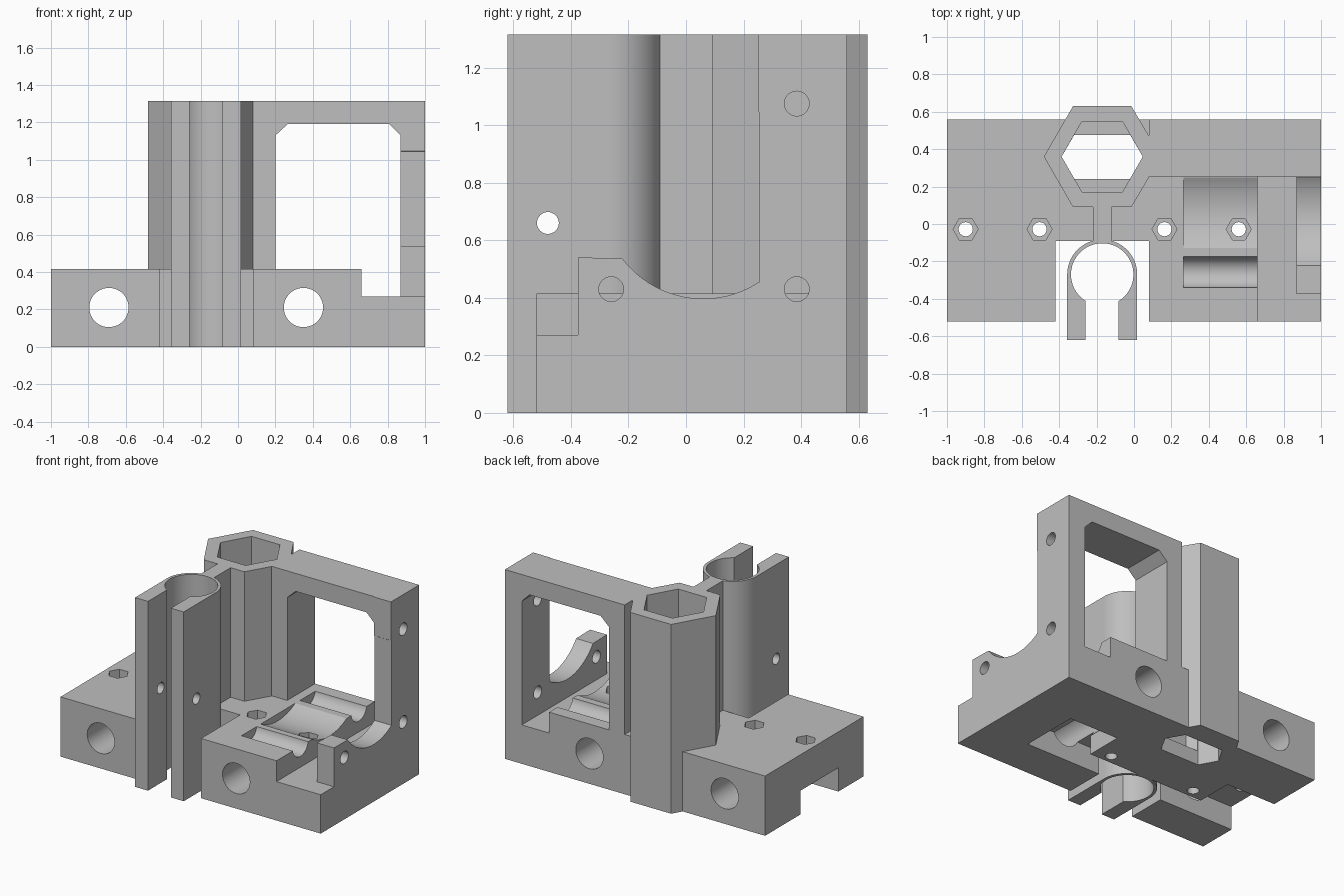
import bpy, bmesh
from math import sin, cos, radians
from mathutils import Vector

if "Cube" in bpy.data.objects:
    bpy.data.objects.remove(bpy.data.objects["Cube"], do_unlink=True)

GREY = (0.52, 0.52, 0.52, 1)
mat = bpy.data.materials.new("plain grey")
mat.use_nodes = True
mat.diffuse_color = GREY
mat.node_tree.nodes["Principled BSDF"].inputs["Base Color"].default_value = GREY

AXES = {"X": lambda a, b, t: (t, a, b),
        "Y": lambda a, b, t: (a, t, b),
        "Z": lambda a, b, t: (a, b, t)}
TOP = 1.315


def arc(cx, cy, r, start, end, n=24):
    angles = [radians(start + (end - start) * i / n) for i in range(n + 1)]
    return [(cx + r * cos(a), cy + r * sin(a)) for a in angles]


def ring(cx, cy, r, n=48):
    return arc(cx, cy, r, 0, 360, n)[:-1]


def rect(a0, a1, b0, b1):
    return [(a0, b0), (a1, b0), (a1, b1), (a0, b1)]


def prism(name, profile, axis, lo, hi):
    """Extrude a closed 2D profile along an axis."""
    bm = bmesh.new()
    face = bm.faces.new([bm.verts.new(AXES[axis](a, b, lo)) for a, b in profile])
    moved = bmesh.ops.extrude_face_region(bm, geom=[face])["geom"]
    shift = Vector(AXES[axis](0, 0, hi - lo))
    bmesh.ops.translate(bm, vec=shift, verts=[v for v in moved if isinstance(v, bmesh.types.BMVert)])
    bmesh.ops.recalc_face_normals(bm, faces=bm.faces)
    mesh = bpy.data.meshes.new(name)
    bm.to_mesh(mesh)
    bm.free()
    mesh.materials.append(mat)
    obj = bpy.data.objects.new(name, mesh)
    bpy.context.collection.objects.link(obj)
    return obj


def combine(obj, operation, *prism_args):
    """Boolean a prism into the object, then discard the helper."""
    tool = prism("helper", *prism_args)
    mod = obj.modifiers.new("bool", "BOOLEAN")
    mod.operation, mod.solver, mod.object = operation, "EXACT", tool
    graph = bpy.context.evaluated_depsgraph_get()
    mesh = bpy.data.meshes.new_from_object(obj.evaluated_get(graph))
    obj.modifiers.clear()
    obj.data = mesh
    bpy.data.objects.remove(tool, do_unlink=True)


def cut(obj, *prism_args):
    combine(obj, "DIFFERENCE", *prism_args)


def join(obj, *prism_args):
    combine(obj, "UNION", *prism_args)


# Base block with the lower shelf on its left end
bracket = prism("motor_bracket", [(-1, 0), (1, 0), (1, 0.27), (0.66, 0.27), (0.66, 0.415), (-1, 0.415)],
                "Y", -0.52, 0.56)

# Underside channel, interrupted by the solid middle, and the clip slot
cut(bracket, rect(-1.1, 0.66, -0.245, 0.17), "Z", -0.1, 0.165)
join(bracket, rect(-0.62, 0.28, -0.09, 0.18), "Z", 0, 0.25)
cut(bracket, rect(-0.42, 0.08, -0.7, -0.09), "Z", -0.1, 0.6)

# Saddle and screw head grooves across the raised block
for y, z, r in ((0.06, 0.75, 0.385), (-0.257, 0.43, 0.085), (0.385, 0.43, 0.085)):
    cut(bracket, ring(y, z, r, 96), "X", 0.265, 0.7)

# Back frame around the window
join(bracket, [(0.08, 0.2), (0.2, 0.2), (0.2, 1.13), (0.265, 1.19), (0.81, 1.19), (0.87, 1.13),
               (0.87, 0.2), (1, 0.2), (1, TOP), (0.08, TOP)], "Y", 0.255, 0.56)

# Motor plate with its open round seat
join(bracket, [(-0.375, 0.2), (-0.375, 0.54)] + arc(0.06, 0.75, 0.353, 217, 417.5, 48)
     + [(0.25, TOP), (0.56, TOP), (0.56, 0.2)], "X", 0.87, 1)
for y, z in ((-0.26, 0.43), (0.385, 0.43), (0.385, 1.075)):
    cut(bracket, ring(y, z, 0.043), "X", 0.6, 1.1)

# Rod bores, front to back
for x in (-0.69, 0.35):
    cut(bracket, ring(x, 0.21, 0.105), "Y", -0.7, 0.7)

# Bolt holes with hexagonal nut pockets
for x in (-0.9, -0.505, 0.163, 0.56):
    cut(bracket, ring(x, -0.028, 0.038, 24), "Z", -0.1, 0.6)
    cut(bracket, ring(x, -0.028, 0.067, 6), "Z", 0.32, 0.6)

# Hexagonal nut column, trimmed flat where it meets the frame
hex_ring = ring(-0.17, 0.36, 0.312, 6)
column = prism("hex_column", [(0.08, 0.47)] + hex_ring[1:] + [(0.08, 0.25)], "Z", 0, TOP)
bore = ring(-0.17, 0.36, 0.217, 6)
low_bore = [(-0.387, 0.36), (-0.32, 0.24), (-0.02, 0.24), (0.047, 0.36), (-0.02, 0.475), (-0.32, 0.475)]
for part in (bracket, column):
    cut(part, bore, "Z", 0.1, 1.5)
    cut(part, low_bore, "Z", -0.1, 0.2)

# Slotted round clip with a neck to the column and two clamping arms
cx, cy = -0.17, -0.27
profile = ([(cx + 0.187, -0.62)] + arc(cx, cy, 0.187, 0, 74.5)
           + [(cx + 0.05, 0.1), (cx - 0.05, 0.1)] + arc(cx, cy, 0.187, 105.5, 180)
           + [(cx - 0.187, -0.62), (cx - 0.088, -0.62)]
           + arc(cx, cy, 0.167, 238.2, -58.2, 48) + [(cx + 0.088, -0.62)])
clip = prism("rod_clip", profile, "Z", 0, TOP)
cut(clip, ring(-0.48, 0.66, 0.038, 32), "X", -0.6, 0.2)

# Smooth the bores, keep the edges sharp
for part in (bracket, column, clip):
    bpy.ops.object.select_all(action="DESELECT")
    part.select_set(True)
    bpy.context.view_layer.objects.active = part
    bpy.ops.object.shade_smooth_by_angle(angle=radians(25))
